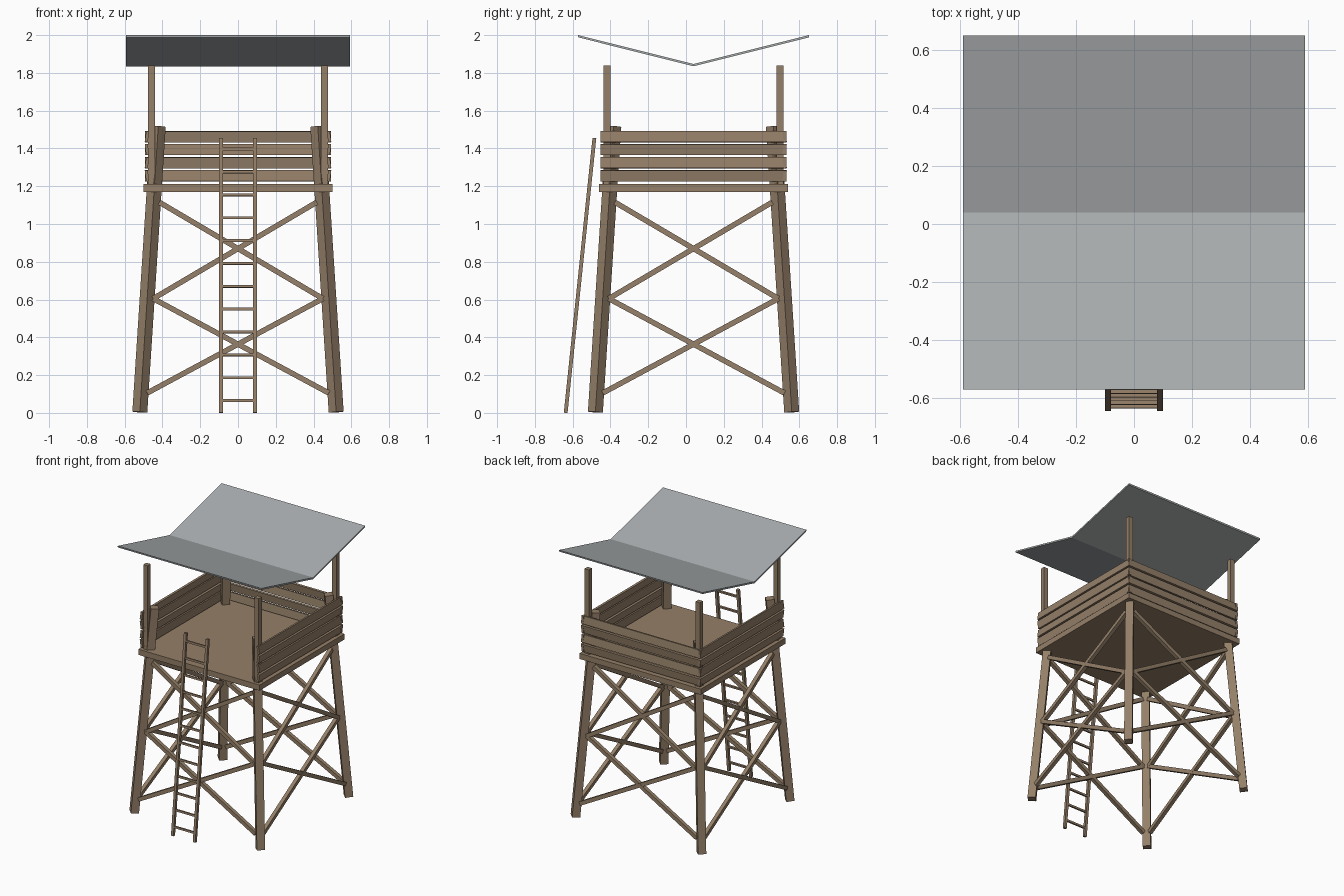
import bpy
from math import radians
from mathutils import Vector, Matrix

if "Cube" in bpy.data.objects:
    bpy.data.objects.remove(bpy.data.objects["Cube"])

CY = 0.04  # tower centre in y


def material(name, color):
    m = bpy.data.materials.new(name)
    m.diffuse_color = (*color, 1)
    m.use_nodes = True
    m.node_tree.nodes["Principled BSDF"].inputs["Base Color"].default_value = m.diffuse_color
    return m


wood = material("wood", (0.30, 0.215, 0.14))
metal = material("metal", (0.40, 0.42, 0.43))


def mesh_object(name, verts, faces, mat):
    me = bpy.data.meshes.new(name)
    me.from_pydata(verts, [], faces)
    me.materials.append(mat)
    ob = bpy.data.objects.new(name, me)
    bpy.context.collection.objects.link(ob)
    return ob


def box(name, size, matrix, mat=wood):
    v = [matrix @ Vector((x * size[0] / 2, y * size[1] / 2, z * size[2] / 2))
         for x in (-1, 1) for y in (-1, 1) for z in (-1, 1)]
    f = [(0, 1, 3, 2), (4, 6, 7, 5), (0, 4, 5, 1),
         (2, 3, 7, 6), (0, 2, 6, 4), (1, 5, 7, 3)]
    return mesh_object(name, v, f, mat)


def beam(name, a, b, w, d, side):
    """Box from a to b; w is measured along the side direction, d across it."""
    a, b = Vector(a), Vector(b)
    z = (b - a).normalized()
    x = Vector(side)
    x = (x - z * x.dot(z)).normalized()
    y = z.cross(x)
    m = Matrix((x, y, z)).transposed().to_4x4()
    m.translation = (a + b) / 2
    return box(name, (w, d, (b - a).length), m)


def leg_x(z):
    return 0.52 - 0.0645 * z


# Legs (turned 45 degrees) and roof posts
for sx in (-1, 1):
    for sy in (-1, 1):
        tag = ("left" if sx < 0 else "right") + ("_front" if sy < 0 else "_back")
        lo, hi = leg_x(0.004), leg_x(1.517)
        beam("leg_" + tag, (sx * lo, CY + sy * lo, 0.004),
             (sx * hi, CY + sy * hi, 1.517), 0.056, 0.056, (sx, sy, 0))
        box("roof_post_" + tag, (0.036, 0.036, 0.65),
            Matrix.Translation((sx * 0.458, CY + sy * 0.458, 1.515)))

# Platform
box("platform", (1.0, 1.0, 0.042), Matrix.Translation((0, CY, 1.191)))

# Cross braces and railing planks, turned around the tower
for i, side in enumerate(("front", "right", "back", "left")):
    turn = Matrix.Translation((0, CY, 0)) @ Matrix.Rotation(radians(90 * i), 4, 'Z')
    for tier, (z0, z1) in enumerate(((0.105, 0.605), (0.605, 1.115))):
        for s in (-1, 1):
            a = turn @ Vector((s * (leg_x(z0) - 0.032), -leg_x(z0), z0))
            b = turn @ Vector((-s * (leg_x(z1) - 0.032), -leg_x(z1), z1))
            beam(f"brace_{side}_{tier}_{s}", a, b, 0.028, 0.028,
                 turn.to_3x3() @ Vector((0, -1, 0)))
    if side != "front":
        for k, z in enumerate((1.255, 1.324, 1.394, 1.462)):
            tilt = radians(8 if k % 2 == 0 else -8)
            m = turn @ Matrix.Translation((0, -0.482, z)) @ Matrix.Rotation(tilt, 4, 'X')
            box(f"railing_{side}_{k}", (0.985, 0.016, 0.058), m)

# Ladder
foot, top = Vector((0, -0.637, 0)), Vector((0, -0.485, 1.455))
for s in (-1, 1):
    off = Vector((s * 0.09, 0, 0))
    beam(f"ladder_rail_{s}", foot + off, top + off, 0.02, 0.02, (1, 0, 0))
for k in range(12):
    p = foot.lerp(top, (0.065 + 0.121 * k) / 1.455)
    beam(f"ladder_rung_{k}", p - Vector((0.085, 0, 0)), p + Vector((0.085, 0, 0)),
         0.014, 0.014, top - foot)

# Valley roof: V profile extruded along x
prof = [(-0.61, 1.988), (0, 1.835), (0.61, 1.988),
        (0.612, 2.0), (0, 1.847), (-0.612, 2.0)]
verts = [(x, CY + y, z) for x in (-0.592, 0.592) for y, z in prof]
faces = [(j, (j + 1) % 6, (j + 1) % 6 + 6, j + 6) for j in range(6)]
faces += [(0, 5, 4, 1), (1, 4, 3, 2), (6, 7, 10, 11), (7, 8, 9, 10)]
roof = mesh_object("roof", verts, faces, metal)

# Consistent outward normals
import bmesh
for ob in bpy.data.objects:
    bm = bmesh.new()
    bm.from_mesh(ob.data)
    bmesh.ops.recalc_face_normals(bm, faces=bm.faces)
    bm.to_mesh(ob.data)
    bm.free()
